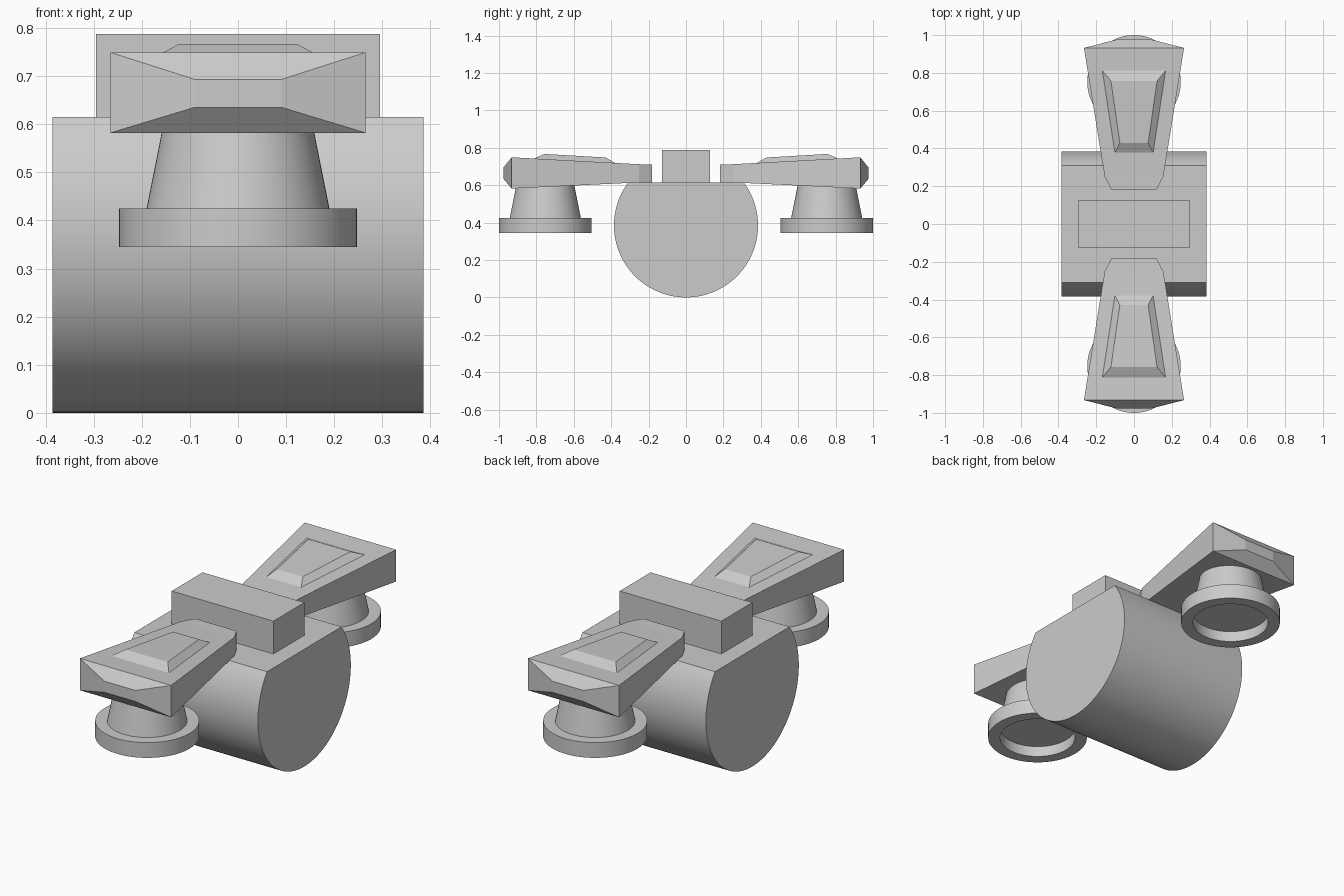
import bpy, bmesh, math

if "Cube" in bpy.data.objects:
    bpy.data.objects.remove(bpy.data.objects["Cube"])


def loft(name, rings, mirror=False, smooth=False):
    """Skin a list of equal-length point rings and cap both ends."""
    bm = bmesh.new()
    rows = [[bm.verts.new(p) for p in ring] for ring in rings]
    n = len(rows[0])
    for a, b in zip(rows, rows[1:]):
        for i in range(n):
            j = (i + 1) % n
            bm.faces.new((a[i], a[j], b[j], b[i]))
    bm.faces.new(rows[0][::-1])
    bm.faces.new(rows[-1])
    bmesh.ops.recalc_face_normals(bm, faces=bm.faces)
    mesh = bpy.data.meshes.new(name)
    bm.to_mesh(mesh)
    bm.free()
    obj = bpy.data.objects.new(name, mesh)
    bpy.context.collection.objects.link(obj)
    if smooth:
        bpy.ops.object.select_all(action='DESELECT')
        obj.select_set(True)
        bpy.context.view_layer.objects.active = obj
        bpy.ops.object.shade_smooth_by_angle(angle=math.radians(30))
    if mirror:
        mod = obj.modifiers.new("Mirror", 'MIRROR')
        mod.use_axis = (False, True, False)
        mod.use_mirror_merge = False
    return obj


def box_section(y, w, z0, z1):
    return [(-w, y, z0), (w, y, z0), (w, y, z1), (-w, y, z1)]


def circle(r, z, cy, n=64):
    return [(r * math.cos(2 * math.pi * i / n),
             cy + r * math.sin(2 * math.pi * i / n), z) for i in range(n)]


def trapezoid(y0, w0, z0, y1, w1, z1):
    return [(-w0, y0, z0), (w0, y0, z0), (w1, y1, z1), (-w1, y1, z1)]


# Drum body: cylinder lying along x with its top sliced flat
R, FLAT, HALF = 0.385, 0.615, 0.385
start = math.asin((FLAT - R) / R)
sweep = math.pi + 2 * start
N = 80
arc = [(R * math.cos(start - sweep * i / N), R + R * math.sin(start - sweep * i / N))
       for i in range(N + 1)]
loft("drum_body", [[(x, y, z) for y, z in arc] for x in (-HALF, HALF)], smooth=True)

# Block on the flat top
loft("top_block", [box_section(y, 0.295, FLAT, 0.787) for y in (-0.128, 0.128)])

# Flared arms with tapered tips, front and back
loft("arm", [box_section(*s) for s in (
    (0.183, 0.12, 0.615, 0.71),
    (0.25, 0.155, 0.615, 0.712),
    (0.932, 0.265, 0.582, 0.749),
    (0.977, 0.09, 0.635, 0.693))], mirror=True)

# Raised bevelled pads on the arms
loft("arm_pad", [
    trapezoid(0.375, 0.103, 0.717, 0.815, 0.17, 0.741),
    trapezoid(0.43, 0.075, 0.748, 0.757, 0.122, 0.767)], mirror=True)

# Round pods under the arms: recessed rim and tapered neck
loft("pod", [circle(r, z, 0.7525) for r, z in (
    (0.188, 0.402), (0.188, 0.345), (0.2475, 0.345),
    (0.2475, 0.425), (0.19, 0.425), (0.154, 0.605))], mirror=True, smooth=True)
